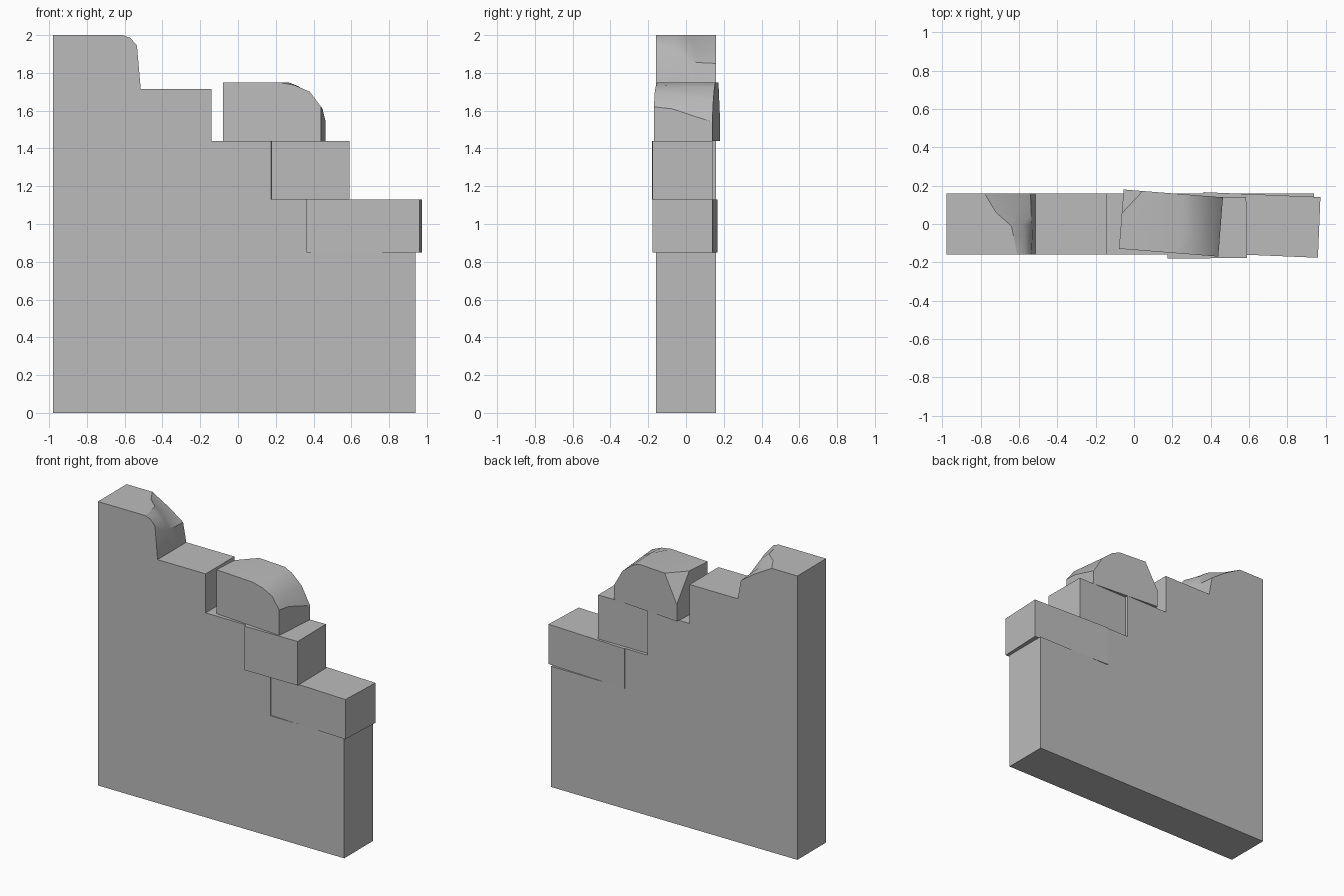
import bpy, bmesh, math
from mathutils import Vector, Matrix

cube = bpy.data.objects.get("Cube")
if cube:
    bpy.data.objects.remove(cube, do_unlink=True)

GREY = (0.5, 0.5, 0.5, 1)
stone = bpy.data.materials.new("grey stone")
stone.use_nodes = True
stone.diffuse_color = GREY
stone.node_tree.nodes["Principled BSDF"].inputs["Base Color"].default_value = GREY


def finish(name, bm, place=Matrix()):
    bmesh.ops.dissolve_limit(bm, angle_limit=0.005, verts=bm.verts, edges=bm.edges)
    bmesh.ops.recalc_face_normals(bm, faces=bm.faces)
    mesh = bpy.data.meshes.new(name)
    bm.to_mesh(mesh)
    bm.free()
    mesh.materials.append(stone)
    obj = bpy.data.objects.new(name, mesh)
    obj.matrix_world = place
    bpy.context.collection.objects.link(obj)
    bpy.ops.object.select_all(action='DESELECT')
    obj.select_set(True)
    bpy.context.view_layer.objects.active = obj
    bpy.ops.object.shade_smooth_by_angle(angle=math.radians(30))
    return obj


def loft(sections, outline):
    """Join x-z outlines, one per depth y; each section gives its worn corner."""
    bm = bmesh.new()
    rings = [[bm.verts.new((x, y, z)) for x, z in outline(arc)] for y, arc in sections]
    for a, b in zip(rings, rings[1:]):
        for i in range(len(a)):
            j = (i + 1) % len(a)
            bm.faces.new((a[i], a[j], b[j], b[i]))
    bm.faces.new(rings[0])
    bm.faces.new(rings[-1])
    return bm


def block(name, centre, size, turn):
    bm = bmesh.new()
    bmesh.ops.create_cube(bm, size=1)
    bmesh.ops.scale(bm, vec=size, verts=bm.verts)
    finish(name, bm, Matrix.Translation(centre) @ Matrix.Rotation(math.radians(turn), 4, 'Z'))


# Stepped wall with a worn upper corner
steps = [(-0.515, 1.715), (-0.14, 1.715), (-0.14, 1.44), (0.19, 1.44), (0.19, 1.13),
         (0.365, 1.13), (0.365, 0.85), (0.94, 0.85), (0.94, 0)]
wall_wear = [
    (-0.16, [(-0.61, 2), (-0.57, 1.985), (-0.535, 1.945)]),
    (-0.06, [(-0.63, 2), (-0.57, 1.96), (-0.53, 1.88)]),
    (-0.01, [(-0.64, 2), (-0.58, 1.95), (-0.532, 1.87)]),
    (0.06, [(-0.72, 2), (-0.62, 1.93), (-0.537, 1.855)]),
    (0.16, [(-0.78, 2), (-0.64, 1.92), (-0.54, 1.85)]),
]
finish("wall", loft(wall_wear, lambda arc: [(-0.98, 0), (-0.98, 2)] + arc + steps))

# Loose stones resting on the steps
block("lower_stone", (0.662, -0.005, 0.99), (0.61, 0.317, 0.28), -2.4)
block("middle_stone", (0.381, -0.02, 1.285), (0.413, 0.318, 0.31), 0.6)

# Worn top stone with a chipped back corner
stone_wear = [
    (-0.155, [(0.04, 1.75), (0.12, 1.735), (0.2, 1.7), (0.26, 1.62)]),
    (-0.06, [(0.08, 1.75), (0.13, 1.73), (0.2, 1.685), (0.26, 1.61)]),
    (0.155, [(0.05, 1.75), (0.11, 1.725), (0.19, 1.66), (0.26, 1.54)]),
]
bm = loft(stone_wear, lambda arc: [(-0.26, 1.44), (-0.26, 1.75)] + arc + [(0.26, 1.44)])
a, b, c = Vector((-0.26, 0.03, 1.75)), Vector((-0.16, 0.155, 1.75)), Vector((-0.26, 0.155, 1.56))
normal = (b - a).cross(c - a)
if normal.dot(Vector((-0.26, 0.155, 1.75)) - a) < 0:
    normal.negate()
cut = bmesh.ops.bisect_plane(bm, geom=bm.verts[:] + bm.edges[:] + bm.faces[:],
                             plane_co=a, plane_no=normal, clear_outer=True)
bmesh.ops.holes_fill(bm, edges=[e for e in bm.edges if e.is_boundary])
finish("top_stone", bm,
       Matrix.Translation((0.193, 0.005, 0)) @ Matrix.Rotation(math.radians(-4.5), 4, 'Z'))
